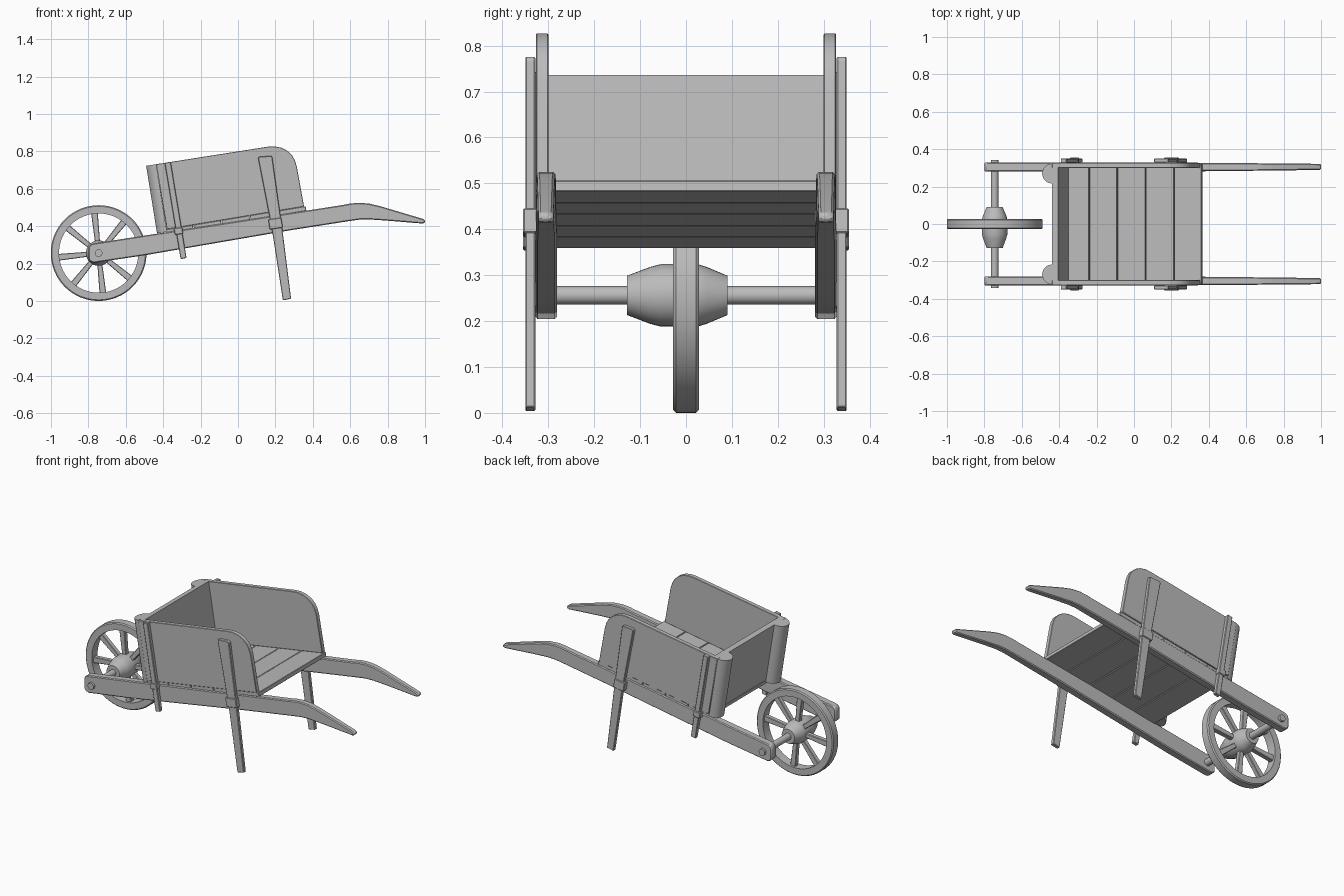
import bpy, bmesh, math
from mathutils import Vector

if "Cube" in bpy.data.objects:
    bpy.data.objects.remove(bpy.data.objects["Cube"])

wood = bpy.data.materials.new("grey wood")
wood.diffuse_color = (0.5, 0.5, 0.5, 1)
wood.use_nodes = True
wood.node_tree.nodes["Principled BSDF"].inputs["Base Color"].default_value = wood.diffuse_color


def loft(name, rings, closed=False, bevel=0, smooth=False):
    """Skin a list of equal point rings; cap the ends unless closed."""
    bm = bmesh.new()
    vs = [[bm.verts.new(p) for p in r] for r in rings]
    n, m = len(vs[0]), len(vs)
    for i in range(m if closed else m - 1):
        a, b = vs[i], vs[(i + 1) % m]
        for j in range(n):
            k = (j + 1) % n
            bm.faces.new((a[j], a[k], b[k], b[j]))
    if not closed:
        bm.faces.new(vs[0])
        bm.faces.new(vs[-1])
    bmesh.ops.recalc_face_normals(bm, faces=bm.faces)
    me = bpy.data.meshes.new(name)
    bm.to_mesh(me)
    bm.free()
    me.materials.append(wood)
    ob = bpy.data.objects.new(name, me)
    bpy.context.collection.objects.link(ob)
    if bevel:
        mod = ob.modifiers.new("soft edges", 'BEVEL')
        mod.width, mod.segments, mod.limit_method = bevel, 1, 'ANGLE'
    if smooth:
        bpy.context.view_layer.objects.active = ob
        ob.select_set(True)
        bpy.ops.object.shade_smooth_by_angle(angle=math.radians(35))
        ob.select_set(False)
    return ob


def prism(name, pts, y0, y1, bevel=0, smooth=False):
    return loft(name, [[(x, y, z) for x, z in pts] for y in (y0, y1)], False, bevel, smooth)


CX, CZ = -0.745, 0.256


def lathe(name, prof, closed=False, n=48):
    """Turn a (radius, y) profile about the wheel axle."""
    rings = [[(CX + r * math.cos(t * math.tau / n), y, CZ + r * math.sin(t * math.tau / n))
              for t in range(n)] for r, y in prof]
    return loft(name, rings, closed, 0, True)


# wheel: rim, hub, axle, spokes
lathe("wheel_rim", [(0.212, -0.028), (0.25, -0.028), (0.256, -0.022), (0.256, 0.022),
                    (0.25, 0.028), (0.212, 0.028)], True, 64)
lathe("wheel_hub", [(0.043, -0.128), (0.062, -0.078), (0.068, -0.055), (0.068, 0.025),
                    (0.062, 0.045), (0.043, 0.09)], n=32)
lathe("axle", [(0.02, -0.342), (0.02, 0.342)], n=24)
for i in range(8):
    a = math.radians(6 + 45 * i)
    d, s = Vector((math.cos(a), math.sin(a))), Vector((-math.sin(a), math.cos(a)))
    c = Vector((CX, CZ))
    prism("spoke", [c + d * 0.05 - s * 0.013, c + d * 0.218 - s * 0.018,
                    c + d * 0.218 + s * 0.018, c + d * 0.05 + s * 0.013], -0.014, 0.014, 0.003)


def bed(x):
    return 0.505 + 0.166 * (x - 0.353)


# floor planks
cuts = [-0.385, -0.24, -0.09, 0.062, 0.214, 0.363]
for a, b in zip(cuts, cuts[1:]):
    a, b = a + 0.0015, b - 0.0015
    prism("floor_plank", [(a, bed(a)), (b, bed(b)), (b + 0.004, bed(b) - 0.024),
                          (a + 0.004, bed(a) - 0.024)], -0.322, 0.322, 0.002)

# front board
prism("front_board", [(-0.438, 0.731), (-0.406, 0.736), (-0.348, 0.38), (-0.38, 0.375)],
      -0.302, 0.302)

SHAFT = [(-0.77, 0.308), (0.56, 0.513), (0.6, 0.521), (0.645, 0.525), (0.7, 0.521), (0.76, 0.507),
         (0.985, 0.44), (0.998, 0.434), (1.0, 0.418), (0.985, 0.414), (0.79, 0.43), (0.7, 0.436),
         (0.65, 0.435), (0.6, 0.428), (0.28, 0.378), (-0.5, 0.244), (-0.77, 0.204),
         (-0.79, 0.21), (-0.8, 0.225), (-0.8, 0.285), (-0.79, 0.302)]
SIDE = [(-0.438, 0.731), (0.16, 0.825), (0.195, 0.8265), (0.23, 0.82), (0.262, 0.804),
        (0.288, 0.78), (0.304, 0.752), (0.314, 0.72), (0.353, bed(0.353)), (-0.38, bed(-0.38))]

for s in (-1, 1):
    # shaft with handle, narrowing toward the grip
    sh = prism("shaft_handle", SHAFT, s * 0.281, s * 0.328, 0.005, True)
    for v in sh.data.vertices:
        t = max(0, min(1, (v.co.x - 0.4) / 0.5))
        v.co.y += (s * 0.307 - v.co.y) * 0.3 * t
    # side board with round back corner
    prism("side_board", SIDE, s * 0.3, s * 0.327, 0.002, True)
    # rear leg, wider above the bracket
    prism("leg", [(0.107, 0.766), (0.112, 0.771), (0.178, 0.776), (0.183, 0.77), (0.237, 0.385),
                  (0.284, 0.012), (0.24, 0.003), (0.181, 0.385)], s * 0.328, s * 0.35, 0.003)
    prism("leg_bracket", [(0.161, 0.436), (0.231, 0.446), (0.24, 0.392), (0.17, 0.382)],
          s * 0.324, s * 0.355, 0.003)
    # front stake and its bracket
    prism("front_stake", [(-0.392, 0.738), (-0.36, 0.745), (-0.275, 0.23), (-0.307, 0.224)],
          s * 0.326, s * 0.35, 0.003)
    prism("stake_bracket", [(-0.343, 0.388), (-0.299, 0.395), (-0.293, 0.36), (-0.337, 0.353)],
          s * 0.324, s * 0.355, 0.003)
    # half-round corner post in front of the board
    rings = []
    for x, z in ((-0.38, 0.37), (-0.438, 0.731)):
        rings.append([(x - 0.053 * math.sin(t), s * 0.27 + 0.053 * math.cos(t),
                       z - 0.0085 * math.sin(t))
                      for t in (math.pi * i / 16 for i in range(17))])
    loft("corner_post", rings, False, 0, True)
